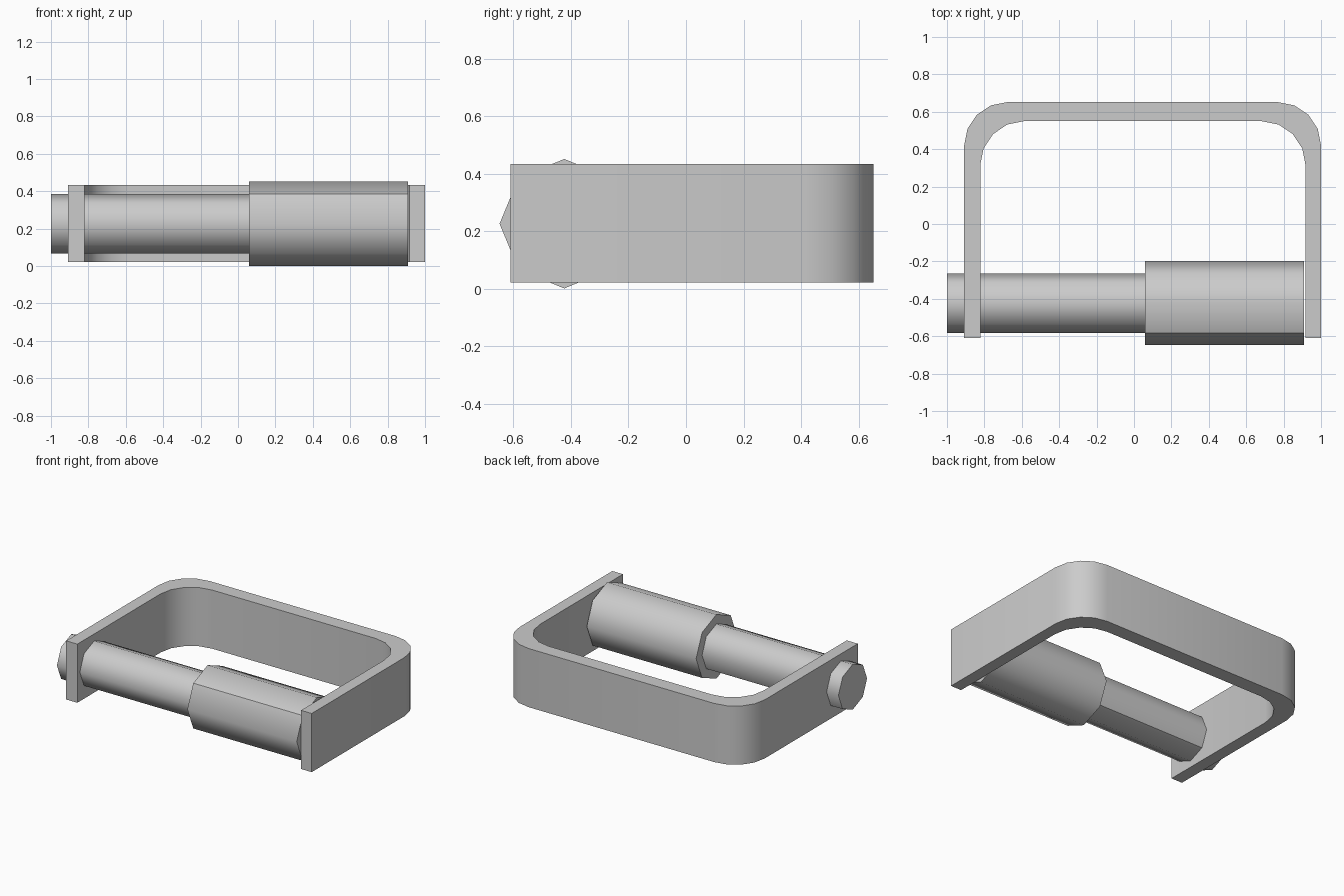
import bpy
import bmesh
import math

if "Cube" in bpy.data.objects:
    bpy.data.objects.remove(bpy.data.objects["Cube"], do_unlink=True)

# One plain grey metal
grey = bpy.data.materials.new("grey metal")
grey.use_nodes = True
colour = (0.6, 0.6, 0.6, 1)
grey.diffuse_color = colour
grey.node_tree.nodes["Principled BSDF"].inputs["Base Color"].default_value = colour


def finish(name, bm, angle, seam=None):
    """Turn the bmesh into a smooth object; seam is a test for extra sharp edges."""
    bmesh.ops.recalc_face_normals(bm, faces=bm.faces)
    mesh = bpy.data.meshes.new(name)
    bm.to_mesh(mesh)
    bm.free()
    mesh.materials.append(grey)
    obj = bpy.data.objects.new(name, mesh)
    bpy.context.collection.objects.link(obj)
    bpy.ops.object.select_all(action='DESELECT')
    obj.select_set(True)
    bpy.context.view_layer.objects.active = obj
    bpy.ops.object.shade_smooth_by_angle(angle=math.radians(angle))
    if seam:
        for edge in mesh.edges:
            if all(seam(mesh.vertices[i].co) for i in edge.vertices):
                edge.use_edge_sharp = True
    return obj


def prism(bm, ring, offset):
    """Extrude a closed outline along an offset."""
    face = bm.faces.new([bm.verts.new(p) for p in ring])
    new = bmesh.ops.extrude_face_region(bm, geom=[face], use_keep_orig=True)["geom"]
    verts = [g for g in new if isinstance(g, bmesh.types.BMVert)]
    bmesh.ops.translate(bm, verts=verts, vec=offset)


def octagon_bar(name, x0, x1, radius, seam):
    """Eight-sided bar lying along x, with a corner at the top."""
    y, z = -0.423, 0.226
    ring = [(x0, y + radius * math.cos(i * math.pi / 4),
             z + radius * math.sin(i * math.pi / 4)) for i in range(8)]
    bm = bmesh.new()
    prism(bm, ring, (x1 - x0, 0, 0))
    seam_y = y + radius * math.cos(seam)
    seam_z = z + radius * math.sin(seam)
    return finish(name, bm, 50, lambda co: abs(co.y - seam_y) < 0.01
                  and abs(co.z - seam_z) < 0.01)


def arch(x0, x1, top, radius):
    """Outline of an upside-down U with round corners, from left to right."""
    front, points = -0.61, [(x0, -0.61)]
    for cx, start in ((x0 + radius, 180), (x1 - radius, 90)):
        for step in range(5):
            a = math.radians(start - step * 22.5)
            points.append((cx + radius * math.cos(a),
                           top - radius + radius * math.sin(a)))
    return points + [(x1, front)]


# Bent flat-bar bracket
bm = bmesh.new()
outline = arch(-0.908, 1.0, 0.652, 0.232) + arch(-0.822, 0.917, 0.55, 0.235)[::-1]
prism(bm, [(x, y, 0.022) for x, y in outline], (0, 0, 0.412))
finish("bracket", bm, 35)

# Thin pin through the right arm and thick sleeve beside the left arm
octagon_bar("pin", -1.0, 0.07, 0.159, math.radians(-45))
octagon_bar("sleeve", 0.06, 0.91, 0.225, math.radians(135))
